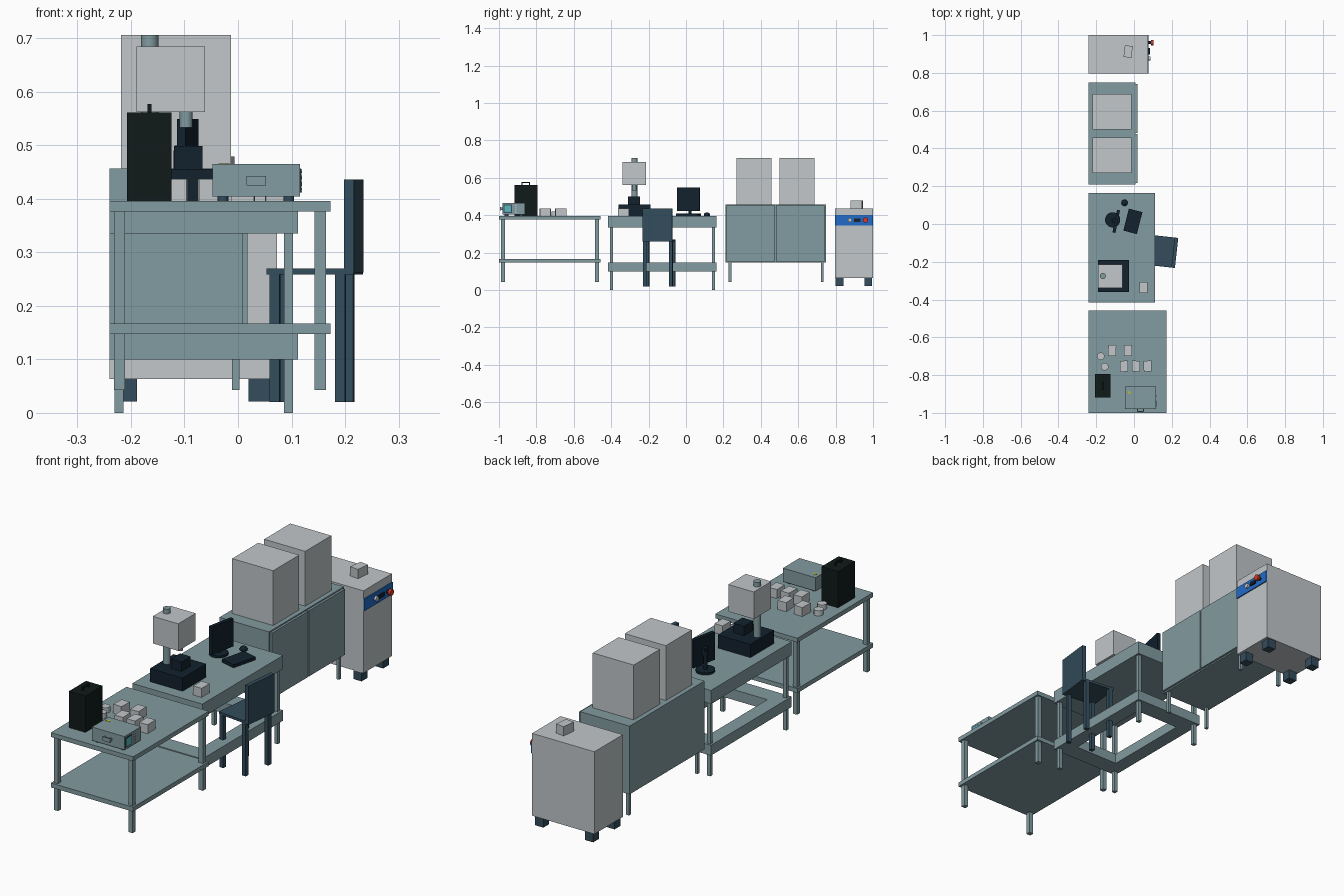
import bpy, bmesh, math
from mathutils import Matrix, Vector

if "Cube" in bpy.data.objects:
    bpy.data.objects.remove(bpy.data.objects["Cube"])


def lin(c):
    return c / 12.92 if c <= 0.04 else ((c + 0.055) / 1.055) ** 2.4


def mat(name, r, g, b):
    m = bpy.data.materials.new(name)
    m.diffuse_color = (lin(r), lin(g), lin(b), 1)
    m.use_nodes = True
    m.node_tree.nodes["Principled BSDF"].inputs["Base Color"].default_value = m.diffuse_color
    return m


STEEL = mat("teal_steel", 0.51, 0.61, 0.63)
NAVY = mat("navy", 0.20, 0.30, 0.36)
DARK = mat("dark_plastic", 0.07, 0.13, 0.18)
BLACK = mat("green_black", 0.06, 0.10, 0.10)
LIGHT = mat("light_grey", 0.76, 0.78, 0.79)
BLUE = mat("panel_blue", 0.13, 0.42, 0.78)
RED = mat("button_red", 0.85, 0.22, 0.15)
SCREEN = mat("screen_teal", 0.35, 0.72, 0.75)
YELLOW = mat("marker_yellow", 0.75, 0.75, 0.10)


def finish(name, bm, m, xf=None):
    me = bpy.data.meshes.new(name)
    bm.to_mesh(me)
    bm.free()
    me.materials.append(m)
    o = bpy.data.objects.new(name, me)
    if xf:
        o.matrix_world = xf
    bpy.context.collection.objects.link(o)
    return o


def box(name, x, y, z, m, xf=None):
    """Box from (min, max) ranges."""
    bm = bmesh.new()
    bmesh.ops.create_cube(bm, size=1)
    for v in bm.verts:
        v.co = Vector([(a + b) / 2 + c * (b - a) for (a, b), c in zip((x, y, z), v.co)])
    return finish(name, bm, m, xf)


def cyl(name, x, y, z, r, m, axis="Z", n=24, r2=None):
    """Cylinder from z[0] to z[1]; axis X runs along x instead."""
    a, b = z if axis == "Z" else x
    bm = bmesh.new()
    bmesh.ops.create_cone(bm, cap_ends=True, segments=n, radius1=r,
                          radius2=r if r2 is None else r2, depth=b - a)
    if axis == "Z":
        xf = Matrix.Translation((x, y, (a + b) / 2))
    else:
        xf = Matrix.Translation(((a + b) / 2, y, z)) @ Matrix.Rotation(math.pi / 2, 4, "Y")
    o = finish(name, bm, m, xf)
    for p in o.data.polygons:
        p.use_smooth = len(p.vertices) == 4
    for e in o.data.edges:
        d = o.data.vertices[e.vertices[0]].co.z - o.data.vertices[e.vertices[1]].co.z
        e.use_edge_sharp = abs(d) < 1e-5
    return o


def legs(name, x, y, z, w, m, xf=None):
    """Four square legs inside the x / y ranges."""
    for xa in (x[0], x[1] - w):
        for ya in (y[0], y[1] - w):
            box(name, (xa, xa + w), (ya, ya + w), z, m, xf)


def place(x, y, ang):
    return Matrix.Translation((x, y, 0)) @ Matrix.Rotation(ang, 4, "Z")


T = 0.396  # worktop height

# Sample table
box("sample_table_top", (-0.24, 0.173), (-1, -0.457), (0.376, T), STEEL)
box("sample_table_shelf", (-0.24, 0.173), (-1, -0.457), (0.147, 0.167), STEEL)
legs("sample_table_leg", (-0.232, 0.164), (-0.99, -0.465), (0.043, 0.376), 0.021, STEEL)

# Small sample boxes and discs
for x, y, a in ((-0.116, -0.67, -0.05), (-0.032, -0.67, 0.05), (-0.053, -0.753, 0.05),
                (0.01, -0.753, -0.03), (0.072, -0.753, 0.03), (0.051, -0.335, 0.0)):
    box("sample_box", (-0.021, 0.021), (-0.029, 0.029), (T, 0.437), LIGHT, place(x, y, a))
for x, y in ((-0.176, -0.70), (-0.155, -0.755)):
    cyl("sample_disc", x, y, (T, 0.42), 0.02, LIGHT)

# Upright case with handle
box("case", (-0.207, -0.124), (-0.918, -0.795), (T, 0.561), BLACK)
box("case_handle_bar", (-0.169, -0.162), (-0.88, -0.834), (0.571, 0.577), BLACK)
for y in (-0.88, -0.84):
    box("case_handle_post", (-0.169, -0.162), (y, y + 0.006), (0.561, 0.571), BLACK)

# Bench instrument
box("instrument_body", (-0.048, 0.116), (-0.98, -0.861), (0.404, 0.465), STEEL)
for x in (-0.028, 0.095):
    for y in (-0.96, -0.88):
        cyl("instrument_foot", x, y, (T, 0.404), 0.01, NAVY, n=16)
box("instrument_handle", (0.016, 0.052), (-0.994, -0.989), (0.425, 0.443), STEEL)
for x in (0.016, 0.047):
    box("instrument_handle_arm", (x, x + 0.005), (-0.99, -0.98), (0.427, 0.441), STEEL)
box("instrument_bezel", (0.116, 0.1175), (-0.975, -0.93), (0.412, 0.457), NAVY)
box("instrument_screen", (0.1175, 0.1185), (-0.97, -0.935), (0.417, 0.452), SCREEN)
for i in range(4):
    cyl("instrument_button", (0.116, 0.12), -0.91, 0.416 + i * 0.012, 0.004, LIGHT, "X", 12)
cyl("instrument_marker", -0.026, -0.892, (0.465, 0.466), 0.012, YELLOW, n=3)

# Workbench with lower ring frame
box("workbench_top", (-0.24, 0.112), (-0.416, 0.164), (0.335, T), STEEL)
legs("workbench_leg", (-0.231, 0.103), (-0.407, 0.155), (0, 0.335), 0.017, STEEL)
for y in (-0.416, 0.082):
    box("workbench_end_rail", (-0.24, 0.112), (y, y + 0.082), (0.1, 0.147), STEEL)
for x in (-0.24, 0.047):
    box("workbench_long_rail", (x, x + 0.065), (-0.334, 0.082), (0.1, 0.147), STEEL)

# Pillar press
box("press_base", (-0.19, -0.026), (-0.36, -0.191), (T, 0.456), DARK)
box("press_anvil", (-0.12, -0.066), (-0.31, -0.245), (0.456, 0.499), DARK)
cyl("press_column", -0.165, -0.275, (0.456, 0.706), 0.016, STEEL)
box("press_head", (-0.19, -0.062), (-0.34, -0.215), (0.562, 0.685), LIGHT)
cyl("press_spindle", -0.097, -0.277, (0.533, 0.562), 0.012, STEEL)

# Monitor, keyboard and mouse
cyl("monitor_base", -0.113, 0.022, (T, 0.406), 0.04, DARK, n=32)
cyl("monitor_post", -0.113, 0.022, (0.406, 0.49), 0.008, DARK, n=16)
xf = place(-0.094, 0.014, -0.2)
box("monitor_mount", (-0.022, 0), (-0.012, 0.012), (0.465, 0.5), DARK, xf)
box("monitor_panel", (-0.008, 0.008), (-0.061, 0.061), (0.422, 0.549), DARK, xf)
xf = place(-0.006, 0.014, -0.25)
box("keyboard", (-0.037, 0.037), (-0.06, 0.06), (T, 0.41), DARK, xf)
bm = bmesh.new()
bmesh.ops.create_uvsphere(bm, u_segments=20, v_segments=10, radius=0.017)
mouse = finish("mouse", bm, DARK, Matrix.Translation((-0.05, 0.112, 0.402)) @ Matrix.Diagonal((1, 1, 0.75, 1)))
for p in mouse.data.polygons:
    p.use_smooth = True

# Chair
xf = place(0.142, -0.144, -0.11)
box("chair_seat", (-0.08, 0.083), (-0.08, 0.08), (0.259, 0.27), NAVY, xf)
box("chair_back", (0.065, 0.084), (-0.08, 0.08), (0.262, 0.436), NAVY, xf)
legs("chair_leg", (-0.075, 0.067), (-0.08, 0.08), (0.02, 0.259), 0.019, NAVY, xf)

# Two-door cabinet with stacked cartons
box("cabinet_body", (-0.24, 0.008), (0.21, 0.748), (0.147, 0.457), STEEL)
for y in (0.217, 0.482):
    box("cabinet_door", (0.008, 0.018), (y, y + 0.259), (0.153, 0.451), STEEL)
legs("cabinet_leg", (-0.228, 0.003), (0.228, 0.735), (0.043, 0.147), 0.014, STEEL)
for y in (0.271, 0.501):
    box("carton", (-0.219, -0.013), (y, y + 0.187), (0.457, 0.706), LIGHT)

# Floor machine with control panel
box("machine_body", (-0.24, 0.073), (0.796, 1), (0.063, 0.437), LIGHT)
legs("machine_foot", (-0.23, 0.061), (0.8, 0.995), (0.021, 0.063), 0.041, NAVY)
box("machine_panel", (0.073, 0.078), (0.796, 1), (0.346, 0.4), BLUE)
cyl("machine_knob", (0.078, 0.088), 0.876, 0.374, 0.011, LIGHT, "X")
box("machine_display", (0.078, 0.085), (0.897, 0.932), (0.365, 0.382), DARK)
cyl("machine_button_stem", (0.078, 0.09), 0.96, 0.374, 0.008, DARK, "X", 16)
cyl("machine_stop_button", (0.09, 0.102), 0.96, 0.374, 0.014, RED, "X")
box("machine_top_box", (-0.021, 0.021), (-0.031, 0.031), (0.437, 0.479), LIGHT, place(-0.031, 0.913, -0.12))
